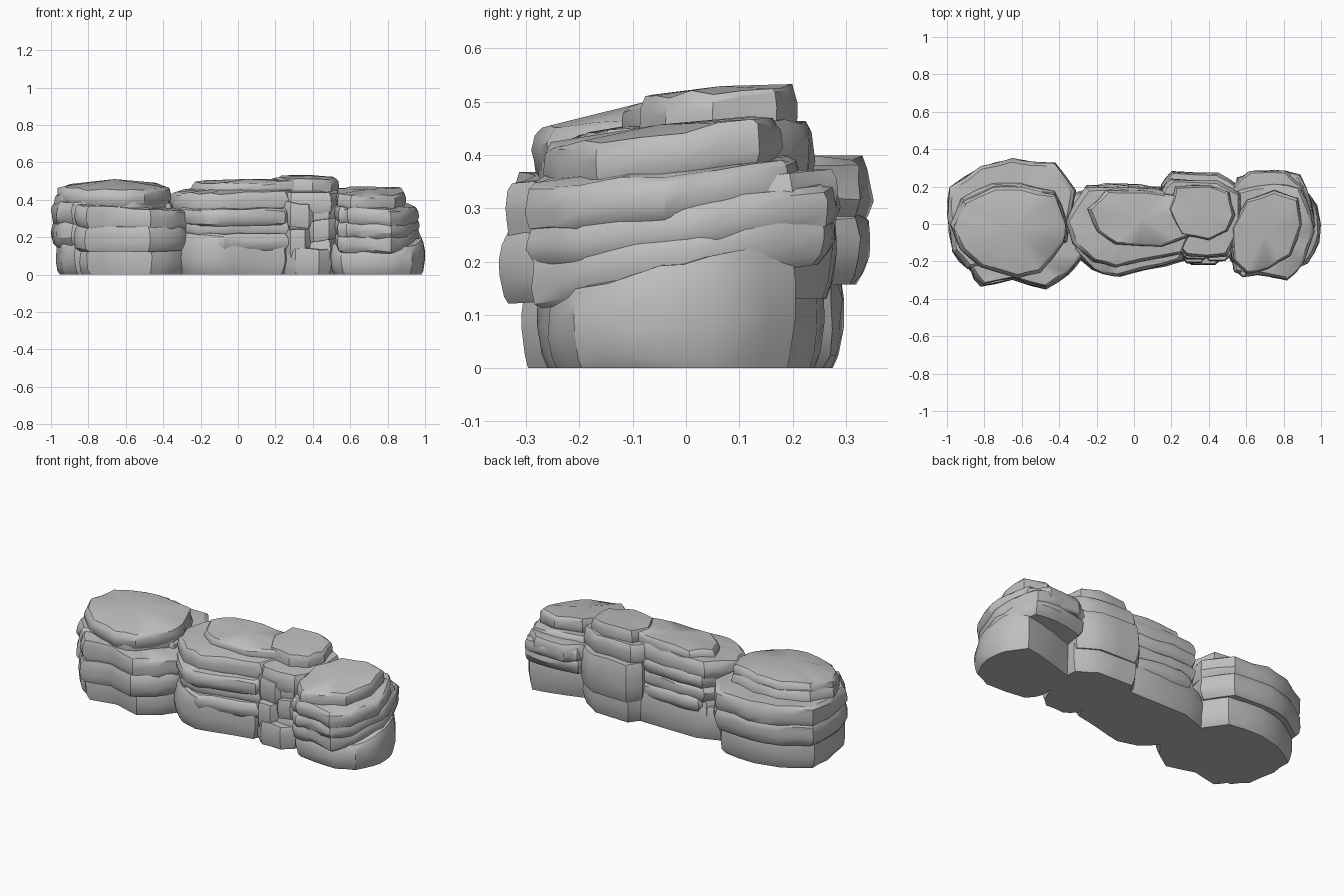
import bpy, bmesh, math, random

cube = bpy.data.objects.get("Cube")
if cube:
    bpy.data.objects.remove(cube)

stone = bpy.data.materials.new("grey stone")
stone.use_nodes = True
GREY = (0.52, 0.52, 0.52, 1)
stone.diffuse_color = GREY
shader = stone.node_tree.nodes["Principled BSDF"]
shader.inputs["Base Color"].default_value = GREY
shader.inputs["Roughness"].default_value = 0.9

# Side profile of a slab: (height fraction, outline scale)
PROFILE = [(0, 0.915), (0.14, 0.965), (0.4, 1), (0.65, 0.995), (0.87, 0.975), (1, 0.925)]


def block(x0, x1, y0, y1):
    """Eight-cornered plan filling the given ranges."""
    a, b = (x1 - x0) * 0.25, (y1 - y0) * 0.25
    return [(x1, y0 + b), (x1, y1 - b), (x1 - a, y1), (x0 + a, y1),
            (x0, y1 - b), (x0, y0 + b), (x0 + a, y0), (x1 - a, y0)]


def fitted(plan, dx=0, dy=0, sx=1, sy=1):
    """Plan scaled about its middle, then shifted."""
    cx, cy = (sum(v) / len(plan) for v in zip(*plan))
    return [(cx + (x - cx) * sx + dx, cy + (y - cy) * sy + dy) for x, y in plan]


def slab(name, plan, z, slope=(0, 0), dome=0.008, seed=1):
    """Weathered rock layer over a plan, from z[0] to z[1], tilted by slope."""
    rng = random.Random(seed)
    cx, cy = (sum(v) / len(plan) for v in zip(*plan))
    shape = []
    for p, q in zip(plan, plan[1:] + plan[:1]):
        k = rng.uniform(0.98, 1.03)
        shape.append((p[0] - cx, p[1] - cy))
        shape.append((((p[0] + q[0]) / 2 - cx) * k, ((p[1] + q[1]) / 2 - cy) * k))
    bm = bmesh.new()
    rings = []
    for t, scale in PROFILE:
        ring = []
        for px, py in shape:
            k = scale * rng.uniform(0.98, 1.01)
            dx, dy = px * k, py * k
            lift = (dx * slope[0] + dy * slope[1]) * (t if z[0] == 0 else 1)
            wobble = rng.uniform(-0.006, 0.006) if t else 0
            h = z[0] + t * (z[1] - z[0]) + lift + wobble
            ring.append(bm.verts.new((cx + dx, cy + dy, max(h, 0))))
        rings.append(ring)
    n = len(shape)
    for low, high in zip(rings, rings[1:]):
        for i in range(n):
            j = (i + 1) % n
            bm.faces.new((low[i], low[j], high[j], high[i]))
    # domed cap and flat base
    top = rings[-1]
    peak = bm.verts.new((cx, cy, sum(v.co.z for v in top) / n + dome))
    for i in range(n):
        bm.faces.new((top[i], top[(i + 1) % n], peak))
    bm.faces.new(rings[0][::-1])
    bmesh.ops.recalc_face_normals(bm, faces=bm.faces)
    mesh = bpy.data.meshes.new(name)
    bm.to_mesh(mesh)
    bm.free()
    mesh.materials.append(stone)
    obj = bpy.data.objects.new(name, mesh)
    bpy.context.collection.objects.link(obj)
    bpy.ops.object.select_all(action="DESELECT")
    obj.select_set(True)
    bpy.context.view_layer.objects.active = obj
    bpy.ops.object.shade_smooth_by_angle(angle=math.radians(32))


# Corner plans shared by the layers of each rock
R_REAR = [(-1, .05), (-.97, -.15), (-.89, -.24), (-.6, -.2), (-.35, -.1),
          (-.31, .18), (-.42, .33), (-.65, .35), (-.82, .31), (-.99, .2)]
R_FRONT = [(-.89, -.1), (-.88, -.25), (-.82, -.335), (-.65, -.3), (-.47, -.35),
           (-.35, -.27), (-.27, -.17), (-.32, .05), (-.6, .1)]
R_CAP = [(-.97, -.02), (-.93, -.14), (-.82, -.23), (-.62, -.29), (-.5, -.26),
         (-.37, -.1), (-.36, 0), (-.42, .16), (-.6, .2), (-.75, .2), (-.92, .12)]
M_BODY = [(-.37, 0), (-.33, -.14), (-.22, -.25), (-.1, -.29), (.05, -.25),
          (.27, -.2), (.33, -.05), (.3, .15), (.13, .2), (-.1, .22), (-.26, .21)]
M_CAP = [(-.25, .08), (-.2, -.04), (-.1, -.11), (.15, -.12), (.32, -.06),
         (.34, .02), (.25, .15), (.05, .18), (-.15, .18)]
T_BODY = [(.14, .21), (.2, -.05), (.28, -.16), (.5, -.16), (.57, 0),
          (.57, .2), (.45, .275), (.2, .285)]
T_CAP = [(.18, .08), (.25, -.06), (.4, -.09), (.5, -.04), (.54, .05),
         (.51, .17), (.4, .21), (.22, .2)]
L_BASE = [(1, 0), (.98, .1), (.9, .21), (.7, .17), (.5, .11), (.49, -.15),
          (.55, -.24), (.82, -.26), (.93, -.21), (.99, -.1)]
L_BODY = [(.97, 0), (.95, .12), (.89, .27), (.75, .29), (.55, .25), (.5, 0),
          (.53, -.25), (.58, -.28), (.66, -.265), (.82, -.3), (.91, -.2)]
L_CAP = [(.52, -.02), (.53, -.2), (.6, -.27), (.72, -.24), (.84, -.17),
         (.9, 0), (.88, .14), (.75, .18), (.6, .13)]

# Each layer: part name, plan, z range, slope, dome
RIGHT_ROCK = [
    ("base", fitted(R_FRONT, dy=.04, dx=.01), (0, .18), (0, .08)),
    ("rear_base", fitted(R_REAR, dy=-.035, dx=.01, sx=.96, sy=.93), (0, .19), (0, .03)),
    ("lower_ledge", R_FRONT, (.13, .26), (0, .06)),
    ("rear_ledge", fitted(R_REAR, sy=.99), (.15, .29), (0, .03)),
    ("rear_shelf", R_REAR, (.26, .39), (0, .02)),
    ("upper_ledge", fitted(R_FRONT, dy=.01, dx=.005), (.24, .36), (-.05, .05)),
    ("neck", fitted(R_CAP, dy=.015, dx=-.005, sx=1.02, sy=1.03), (.31, .44), (0, .03)),
    ("cap", R_CAP, (.37, .47), (0, .08), .04),
]
MIDDLE_ROCK = [
    ("base", fitted(M_BODY, dx=-.01, dy=-.01, sx=.98, sy=.93), (0, .22), (-.04, .05)),
    ("rear_base", block(-.42, .4, -.1, .2), (0, .2), (0, 0)),
    ("lower_ledge", fitted(M_BODY, dx=.02, sx=.94, sy=.98), (.14, .23), (-.02, .06)),
    ("middle_ledge", fitted(M_BODY, dy=.01, sy=.92), (.21, .3), (0, .06)),
    ("upper_ledge", fitted(M_BODY, sx=.96, sy=.98), (.28, .37), (0, .1)),
    ("shoulder", fitted(M_BODY, dy=.02, sy=.86), (.33, .45), (.03, .07), .02),
    ("cap", M_CAP, (.42, .5), (.03, .06), .012),
]
TALL_ROCK = [
    ("base", fitted(T_BODY, dy=-.02, sx=.97, sy=.97), (0, .2), (0, .03)),
    ("rear_block", T_BODY, (.13, .36), (0, 0)),
    ("upper_block", fitted(T_BODY, dy=-.03, sy=.94), (.32, .45), (0, .08)),
    ("cap", T_CAP, (.41, .52), (0, .08), .01),
    ("front_foot", block(.24, .5, -.22, 0), (0, .14), (0, .05)),
    ("front_lump", block(.24, .4, -.21, 0), (.1, .25), (.1, .1)),
    ("side_lump", block(.36, .53, -.2, 0), (.18, .29), (.15, 0)),
    ("upper_lump", block(.23, .43, -.19, 0), (.26, .39), (-.1, .1)),
    ("small_lump", block(.36, .53, -.17, .02), (.28, .37), (.1, .1)),
]
LEFT_ROCK = [
    ("base", L_BASE, (0, .19), (0, .24)),
    ("lower_ledge", fitted(L_BODY, sy=.97), (.15, .255), (0, .16)),
    ("middle_ledge", L_BODY, (.22, .31), (-.03, .13)),
    ("upper_ledge", fitted(L_BODY, dy=-.035, sx=.98, sy=.88), (.28, .37), (-.05, .1)),
    ("rear_ledge", block(.52, .91, -.05, .285), (.26, .36), (0, .05)),
    ("cap", L_CAP, (.35, .445), (-.03, .14), .012),
]

rocks = {"right_rock": RIGHT_ROCK, "middle_rock": MIDDLE_ROCK,
         "tall_rock": TALL_ROCK, "left_rock": LEFT_ROCK}
for r, (rock, layers) in enumerate(rocks.items()):
    for i, (part, *spec) in enumerate(layers):
        slab(f"{rock}_{part}", *spec, seed=10 * r + i + 3)
